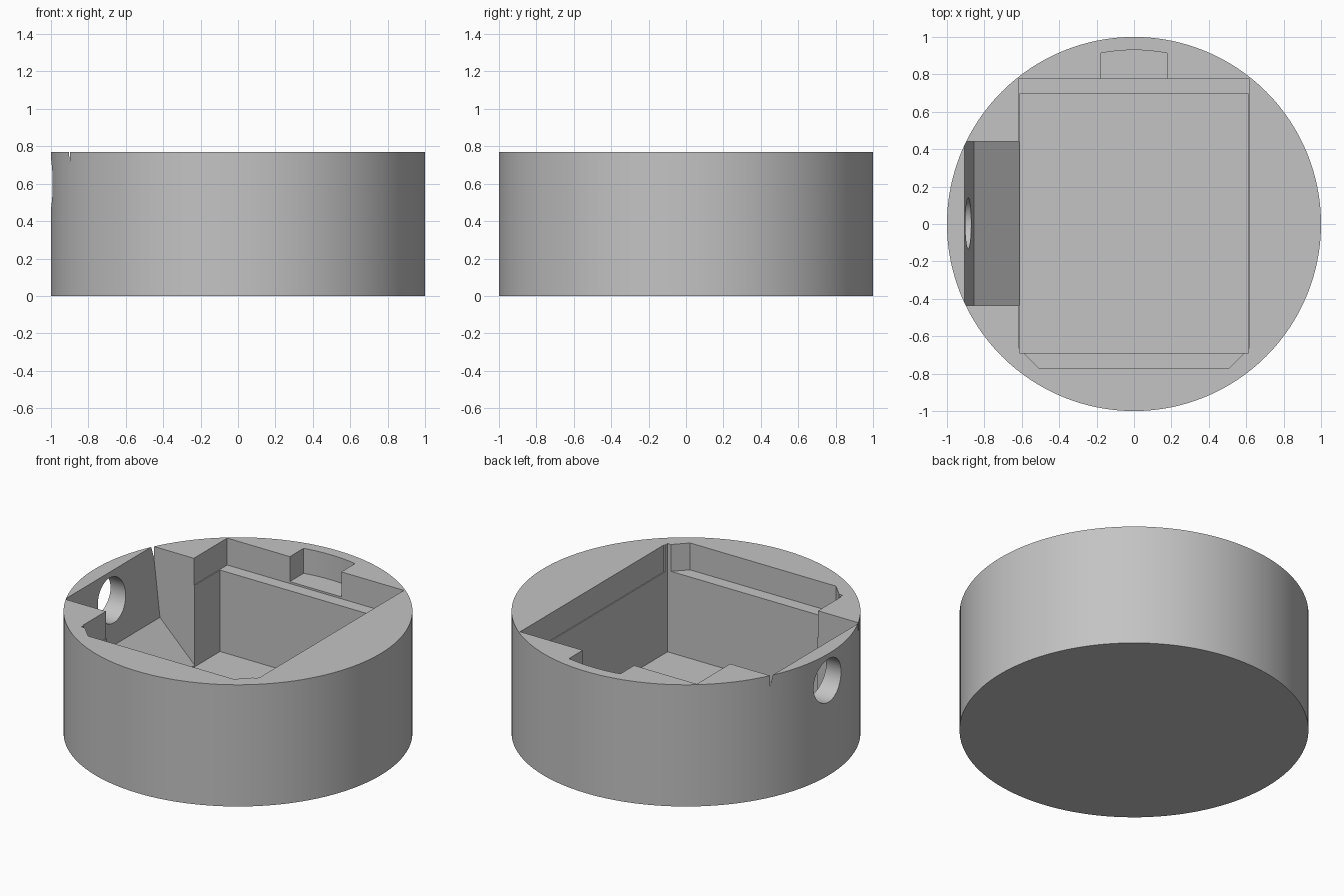
import bpy, bmesh, math
from mathutils import Vector

if "Cube" in bpy.data.objects:
    bpy.data.objects.remove(bpy.data.objects["Cube"], do_unlink=True)

HEIGHT = 0.77
TOP = 0.9          # cutters reach above the rim


def material(name, rgb):
    mat = bpy.data.materials.new(name)
    mat.use_nodes = True
    mat.diffuse_color = (*rgb, 1)
    mat.node_tree.nodes["Principled BSDF"].inputs["Base Color"].default_value = (*rgb, 1)
    return mat


def prism(name, points, offset):
    """Extrude a closed loop of 3D points along an offset."""
    bm = bmesh.new()
    face = bm.faces.new([bm.verts.new(p) for p in points])
    moved = bmesh.ops.extrude_face_region(bm, geom=[face])["geom"]
    bmesh.ops.translate(bm, vec=Vector(offset),
                        verts=[v for v in moved if isinstance(v, bmesh.types.BMVert)])
    bmesh.ops.recalc_face_normals(bm, faces=bm.faces)
    mesh = bpy.data.meshes.new(name)
    bm.to_mesh(mesh)
    bm.free()
    obj = bpy.data.objects.new(name, mesh)
    bpy.context.collection.objects.link(obj)
    return obj


def pocket(name, outline, floor):
    return prism(name, [(x, y, floor) for x, y in outline], (0, 0, TOP - floor))


def circle(radius, sides):
    angles = [math.tau * i / sides for i in range(sides)]
    return [(radius * math.cos(a), radius * math.sin(a)) for a in angles]


# Round solid body
body = prism("round_housing", [(x, y, 0) for x, y in circle(1, 128)], (0, 0, HEIGHT))
body.data.materials.append(material("plain grey", (0.55, 0.55, 0.55)))

# Deep main cavity
w = 0.612
cavity = pocket("main_cavity", [(-w, -0.69), (w, -0.69), (w, 0.695), (-w, 0.695)], 0.085)

# Shallow seat with chamfered front corners
s = 0.618
seat = pocket("lid_seat", [(-0.51, -0.77), (0.51, -0.77), (s, -0.66), (s, 0.775),
                           (-s, 0.775), (-s, -0.66)], 0.6)

# Rounded notch at the back of the seat
half = math.asin(0.18 / 0.93)
arc = [(0.93 * math.sin(half * i / 6), 0.93 * math.cos(half * i / 6)) for i in range(6, -7, -1)]
notch = pocket("back_notch", [(-0.18, 0.74), (0.18, 0.74)] + arc, 0.612)

# Sloped side bay opening into the cavity
bay_profile = [(-0.92, TOP), (-0.855, 0.333), (-0.605, 0.088), (-0.5, 0.2), (-0.5, TOP)]
bay = prism("side_bay", [(x, -0.437, z) for x, z in bay_profile], (0, 0.878, 0))

# Round port through the side wall
port = prism("side_port", [(-1.2, y + 0.003, z + 0.6) for y, z in circle(0.137, 48)], (0.5, 0, 0))

# Cut every recess out of the body
bpy.context.view_layer.objects.active = body
for cutter in (cavity, seat, notch, bay, port):
    cutter.hide_render = True
    mod = body.modifiers.new(cutter.name, "BOOLEAN")
    mod.operation = "DIFFERENCE"
    mod.solver = "EXACT"
    mod.object = cutter
    bpy.ops.object.modifier_apply(modifier=mod.name)
    bpy.data.objects.remove(cutter, do_unlink=True)

# Smooth curved walls, keep crisp edges
bpy.ops.object.select_all(action="DESELECT")
body.select_set(True)
bpy.ops.object.shade_smooth_by_angle(angle=math.radians(25))
